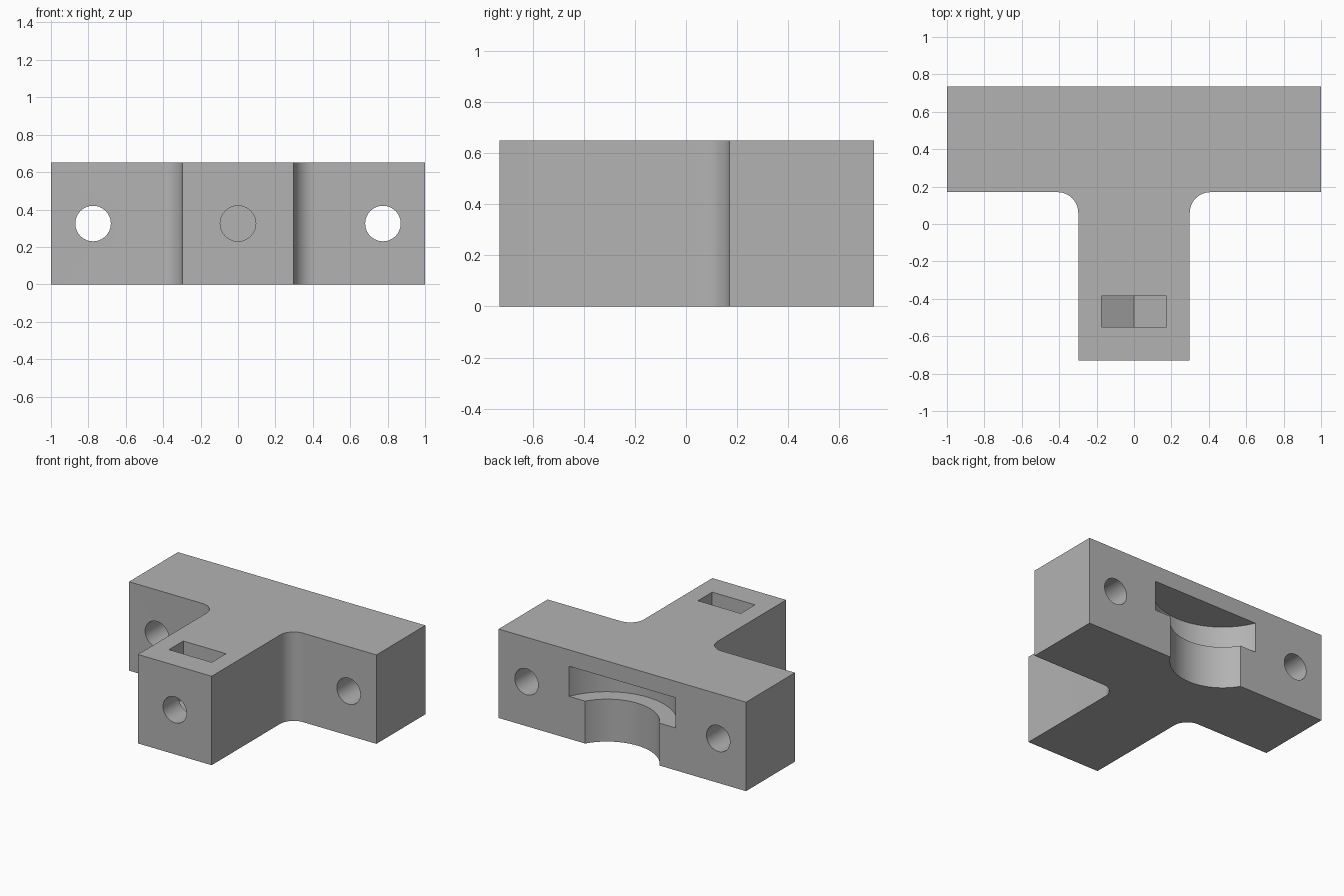
import bpy
import bmesh
from math import cos, sin, pi, sqrt
from mathutils import Vector

if "Cube" in bpy.data.objects:
    bpy.data.objects.remove(bpy.data.objects["Cube"])

HEIGHT, BACK, FRONT, INNER = 0.65, 0.735, -0.73, 0.17
MID = HEIGHT / 2
STEM, FILLET = 0.298, 0.11

grey = bpy.data.materials.new("plain grey")
grey.use_nodes = True
grey.diffuse_color = (0.45, 0.45, 0.45, 1)
grey.node_tree.nodes["Principled BSDF"].inputs["Base Color"].default_value = grey.diffuse_color


def arc(cx, cy, radius, start, end, steps):
    angles = [start + (end - start) * i / steps for i in range(steps + 1)]
    return [(cx + radius * cos(a), cy + radius * sin(a)) for a in angles]


def prism(name, outline, low, high, axis="z"):
    """Extrude a flat outline along z, or an x-z outline along y."""
    def place(p, depth):
        return Vector((p[0], p[1], depth)) if axis == "z" else Vector((p[0], depth, p[1]))

    bm = bmesh.new()
    face = bm.faces.new([bm.verts.new(place(p, low)) for p in outline])
    moved = bmesh.ops.extrude_face_region(bm, geom=[face])["geom"]
    shift = place((0, 0), high - low)
    bmesh.ops.translate(bm, vec=shift, verts=[v for v in moved if isinstance(v, bmesh.types.BMVert)])
    bmesh.ops.recalc_face_normals(bm, faces=bm.faces)
    mesh = bpy.data.meshes.new(name)
    bm.to_mesh(mesh)
    bm.free()
    mesh.materials.append(grey)
    obj = bpy.data.objects.new(name, mesh)
    bpy.context.collection.objects.link(obj)
    return obj


# T-shaped body with rounded inner corners
right_half = [(STEM, FRONT)]
right_half += arc(STEM + FILLET, INNER - FILLET, FILLET, pi, pi / 2, 16)
right_half += [(1, INNER), (1, BACK)]
left_half = [(-x, y) for x, y in reversed(right_half)]
body = prism("t_bracket", right_half + left_half, 0, HEIGHT)

cutters = []

# Two mounting holes through the crossbar
for side in (-1, 1):
    ring = arc(side * 0.775, MID, 0.095, 0, 2 * pi, 48)[:-1]
    cutters.append(prism("mounting_hole_cutter", ring, -0.2, 1, "y"))

# Blind screw hole in the end of the stem
ring = arc(0, MID, 0.095, 0, 2 * pi, 48)[:-1]
cutters.append(prism("screw_hole_cutter", ring, -1, -0.1, "y"))

# Nut slot from the top, with a pointed hexagonal floor
half = 0.173
corner = half / sqrt(3)
slot = [(-half, 1), (-half, MID - corner), (0, MID - 2 * corner), (half, MID - corner), (half, 1)]
cutters.append(prism("nut_slot_cutter", slot, -0.55, -0.385, "y"))

# Stepped round recess in the back, open at the bottom
for name, radius, low, high in (("neck", 0.349, -0.2, 0.4), ("collar", 0.465, 0.31, 0.53)):
    ring = arc(0, BACK + 0.177, radius, 0, 2 * pi, 96)[:-1]
    cutters.append(prism(name + "_recess_cutter", ring, low, high))

# Cut everything, then drop the cutters
bpy.context.view_layer.objects.active = body
for cutter in cutters:
    cutter.hide_render = True
    mod = body.modifiers.new("cut", "BOOLEAN")
    mod.operation = "DIFFERENCE"
    mod.solver = "EXACT"
    mod.object = cutter
    bpy.ops.object.modifier_apply(modifier=mod.name)
    bpy.data.objects.remove(cutter)

bpy.ops.object.select_all(action="DESELECT")
body.select_set(True)
bpy.ops.object.shade_smooth_by_angle(angle=pi / 6)
